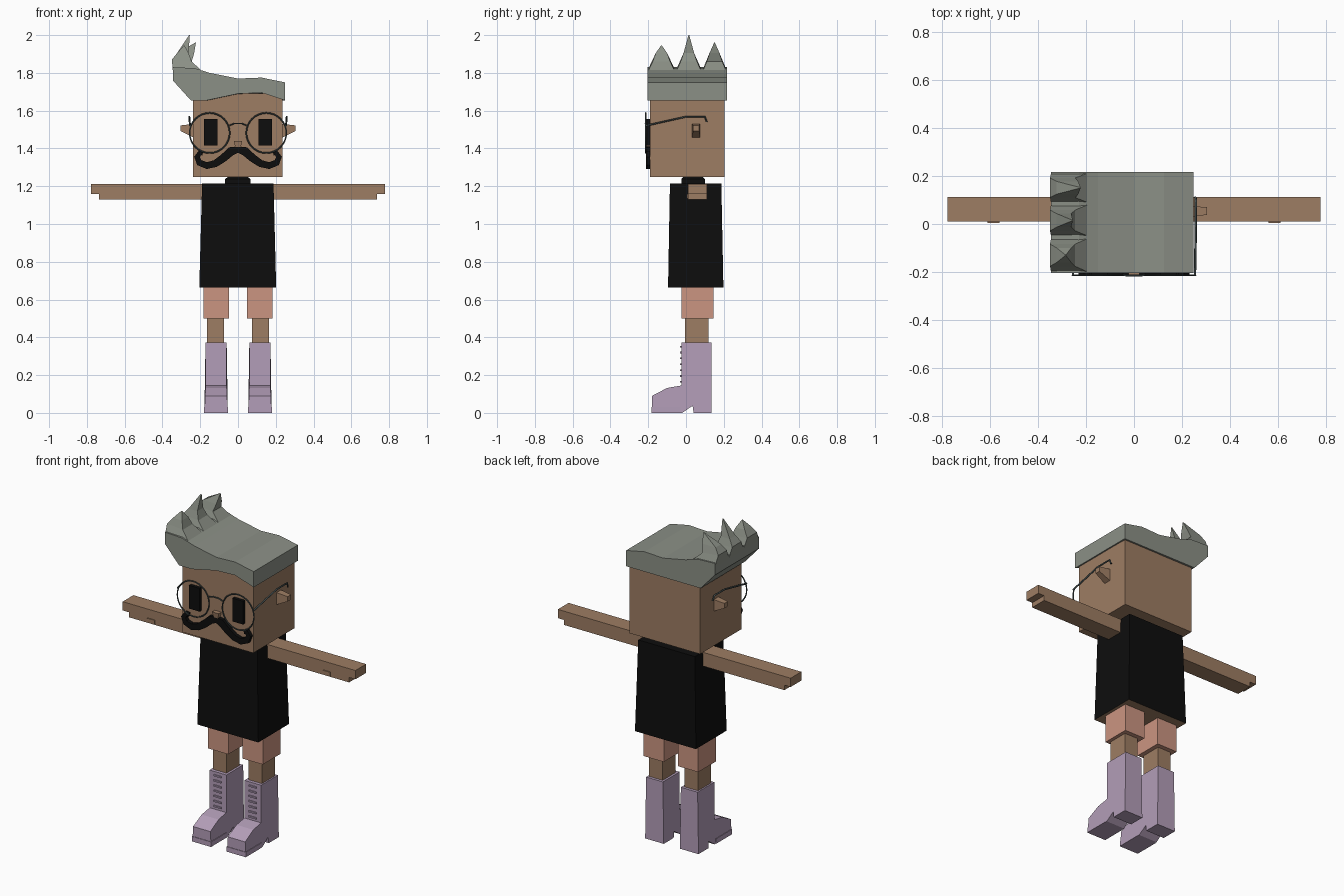
import bpy, bmesh, math
from mathutils import Vector

cube = bpy.data.objects.get("Cube")
if cube:
    bpy.data.objects.remove(cube, do_unlink=True)


def material(name, rgb):
    m = bpy.data.materials.new(name)
    m.use_nodes = True
    m.diffuse_color = (*rgb, 1)
    m.node_tree.nodes["Principled BSDF"].inputs["Base Color"].default_value = (*rgb, 1)
    return m


SKIN = material("tan skin", (0.34, 0.205, 0.125))
BLACK = material("black", (0.004, 0.004, 0.004))
HAIR = material("grey hair", (0.26, 0.28, 0.24))
PINK = material("salmon shorts", (0.60, 0.30, 0.22))
LILAC = material("lilac boots", (0.45, 0.34, 0.48))
WIRE = material("dark wire", (0.06, 0.08, 0.08))


def loft(name, rings, mat):
    """Bridge rings of equal length and cap both ends."""
    bm = bmesh.new()
    loops = [[bm.verts.new(p) for p in ring] for ring in rings]
    n = len(loops[0])
    for a, b in zip(loops, loops[1:]):
        for i in range(n):
            j = (i + 1) % n
            bm.faces.new((a[i], a[j], b[j], b[i]))
    bm.faces.new(loops[0])
    bm.faces.new(loops[-1])
    bmesh.ops.remove_doubles(bm, verts=bm.verts, dist=1e-5)
    bmesh.ops.recalc_face_normals(bm, faces=bm.faces)
    me = bpy.data.meshes.new(name)
    bm.to_mesh(me)
    bm.free()
    me.materials.append(mat)
    ob = bpy.data.objects.new(name, me)
    bpy.context.collection.objects.link(ob)
    return ob


def rect(x0, x1, y0, y1, z):
    return [(x0, y0, z), (x1, y0, z), (x1, y1, z), (x0, y1, z)]


def box(name, x, y, z, mat):
    x = sorted(x)
    return loft(name, [rect(*x, *y, h) for h in z], mat)


def wire(name, points, radius, mat):
    cu = bpy.data.curves.new(name, "CURVE")
    cu.dimensions = "3D"
    cu.bevel_depth = radius
    cu.bevel_resolution = 1
    cu.use_fill_caps = True
    sp = cu.splines.new("POLY")
    sp.points.add(len(points) - 1)
    for p, co in zip(sp.points, points):
        p.co = (*co, 1)
    cu.materials.append(mat)
    ob = bpy.data.objects.new(name, cu)
    bpy.context.collection.objects.link(ob)


# Head, nose and neck
box("head", (-0.238, 0.235), (-0.19, 0.205), (1.25, 1.69), SKIN)
loft("nose", [rect(-0.012, 0.012, -0.21, -0.19, 1.395),
              rect(-0.022, 0.022, -0.217, -0.19, 1.44)], SKIN)
loft("neck", [rect(-0.068, 0.066, -0.025, 0.1, 1.21),
              rect(-0.068, 0.066, -0.025, 0.1, 1.238),
              rect(-0.05, 0.048, -0.01, 0.085, 1.252)], BLACK)

# Swept hair: top outline shared, lower edge arched only at the front
top = [(0.248, 1.75), (0.125, 1.775), (0, 1.77), (-0.15, 1.8), (-0.23, 1.825),
       (-0.345, 1.83), (-0.345, 1.76), (-0.25, 1.655)]
low = [(-0.165, 1.655), (0, 1.69), (0.125, 1.695), (0.248, 1.655)]
front = [(x, -0.205, z) for x, z in top + low]
back = [(x, 0.217, z) for x, z in top + [(x, 1.655) for x, z in low]]
loft("hair", [front, back], HAIR)

# Three curved hair spikes
for i, (y0, y1, tx, tz) in enumerate([(-0.205, -0.055, -0.285, 1.945),
                                      (-0.055, 0.085, -0.257, 2.0),
                                      (0.085, 0.217, -0.225, 1.96)]):
    c, h = (y0 + y1) / 2, (y1 - y0) / 2

    def ring(xa, xb, w, za, zb):
        return [(xa, c - h * w, za), (xb, c - h * w, zb), (xb, c + h * w, zb), (xa, c + h * w, za)]

    loft(f"hair_spike_{i + 1}", [ring(-0.345, -0.18, 1, 1.81, 1.80),
                                 ring(-0.35, -0.245, 0.62, 1.87, 1.86),
                                 ring(-0.322, -0.262 + 0.03 * (i == 2), 0.4, 1.905, 1.905),
                                 ring(tx - 0.002, tx + 0.002, 0.03, tz, tz)], HAIR)

# Torso with skin showing underneath
torso = loft("shirt", [rect(-0.205, 0.202, -0.095, 0.198, 0.665),
                       rect(-0.19, 0.188, -0.085, 0.187, 1.215)], BLACK)
torso.data.materials.append(SKIN)
for f in torso.data.polygons:
    if f.normal.z < -0.5:
        f.material_index = 1

# Moustache ribbon: x, z, half width
half = [(0.035, 1.386, 0.023), (0.08, 1.347, 0.021), (0.12, 1.32, 0.019),
        (0.165, 1.309, 0.018), (0.205, 1.325, 0.017), (0.217, 1.355, 0.015),
        (0.202, 1.376, 0.013), (0.187, 1.372, 0.011)]
path = [(-x, z, w) for x, z, w in reversed(half)] + [(0, 1.394, 0.017)] + half
rings = []
for i, (x, z, w) in enumerate(path):
    a, b = path[max(i - 1, 0)], path[min(i + 1, len(path) - 1)]
    n = Vector((a[1] - b[1], b[0] - a[0])).normalized() * w
    rings.append([(x + s * n.x, y, z + s * n.y)
                  for s, y in ((1, -0.212), (1, -0.188), (-1, -0.188), (-1, -0.212))])
loft("moustache", rings, BLACK)

# Glasses bridge
wire("glasses_bridge", [(-0.045, -0.213, 1.522), (-0.02, -0.215, 1.532),
                        (0.02, -0.215, 1.532), (0.045, -0.213, 1.522)], 0.004, WIRE)

# Boot side outline (y, z)
boot = [(-0.18, 0.005), (-0.18, 0.09), (-0.1, 0.132), (-0.025, 0.145), (-0.025, 0.372),
        (0.135, 0.372), (0.135, 0.0), (0.04, 0.0), (0.035, 0.038), (-0.02, 0.0), (-0.18, 0.0)]

for side, s in (("left", 1), ("right", -1)):
    # Face details
    box(side + "_eye", (s * 0.109, s * 0.18), (-0.21, -0.188), (1.415, 1.555), BLACK)
    loft(side + "_ear", [[(s * 0.23, 0.03, 1.455), (s * 0.23, 0.075, 1.455),
                          (s * 0.23, 0.075, 1.53), (s * 0.23, 0.03, 1.53)],
                         [(s * 0.305, 0.038, 1.492), (s * 0.305, 0.07, 1.492),
                          (s * 0.305, 0.07, 1.522), (s * 0.305, 0.038, 1.522)]], SKIN)
    bpy.ops.mesh.primitive_torus_add(major_segments=32, minor_segments=6, major_radius=0.106,
                                     minor_radius=0.004, location=(s * 0.15, -0.213, 1.482),
                                     rotation=(math.pi / 2, 0, 0))
    rim = bpy.context.object
    rim.name = side + "_glasses_rim"
    rim.data.materials.append(WIRE)
    wire(side + "_glasses_temple", [(s * 0.254, -0.215, 1.52), (s * 0.258, 0.0, 1.568),
                                    (s * 0.258, 0.1, 1.568), (s * 0.256, 0.11, 1.54)],
         0.005, WIRE)

    # Arm with stepped hand
    box(side + "_arm", (s * 0.185, s * 0.777), (0.01, 0.112), (1.16, 1.213), SKIN)
    box(side + "_arm_underside", (s * 0.185, s * 0.735), (0.01, 0.112), (1.13, 1.16), SKIN)
    box(side + "_thumb", (s * 0.56, s * 0.61), (0.004, 0.02), (1.135, 1.16), SKIN)

    # Leg and shorts
    box(side + "_short", (s * 0.047, s * 0.183), (-0.025, 0.145), (0.5, 0.68), PINK)
    box(side + "_leg", (s * 0.073, s * 0.163), (-0.005, 0.118), (0.36, 0.51), SKIN)

    # Boot, flaring slightly towards the sole
    sides = []
    for x, d in ((0.06, -1), (0.172, 1)):
        sides.append([(s * (x + d * 0.006 * max(0, 1 - z / 0.14)), y, z) for y, z in boot])
    loft(side + "_boot", sides, LILAC)
    box(side + "_boot_toe_sole", (s * 0.052, s * 0.18), (-0.183, -0.03), (0, 0.03), LILAC)
    for i in range(7):
        z = 0.16 + i * 0.031
        box(f"{side}_boot_lace_{i + 1}", (s * 0.092, s * 0.142), (-0.032, -0.024),
            (z, z + 0.009), LILAC)
